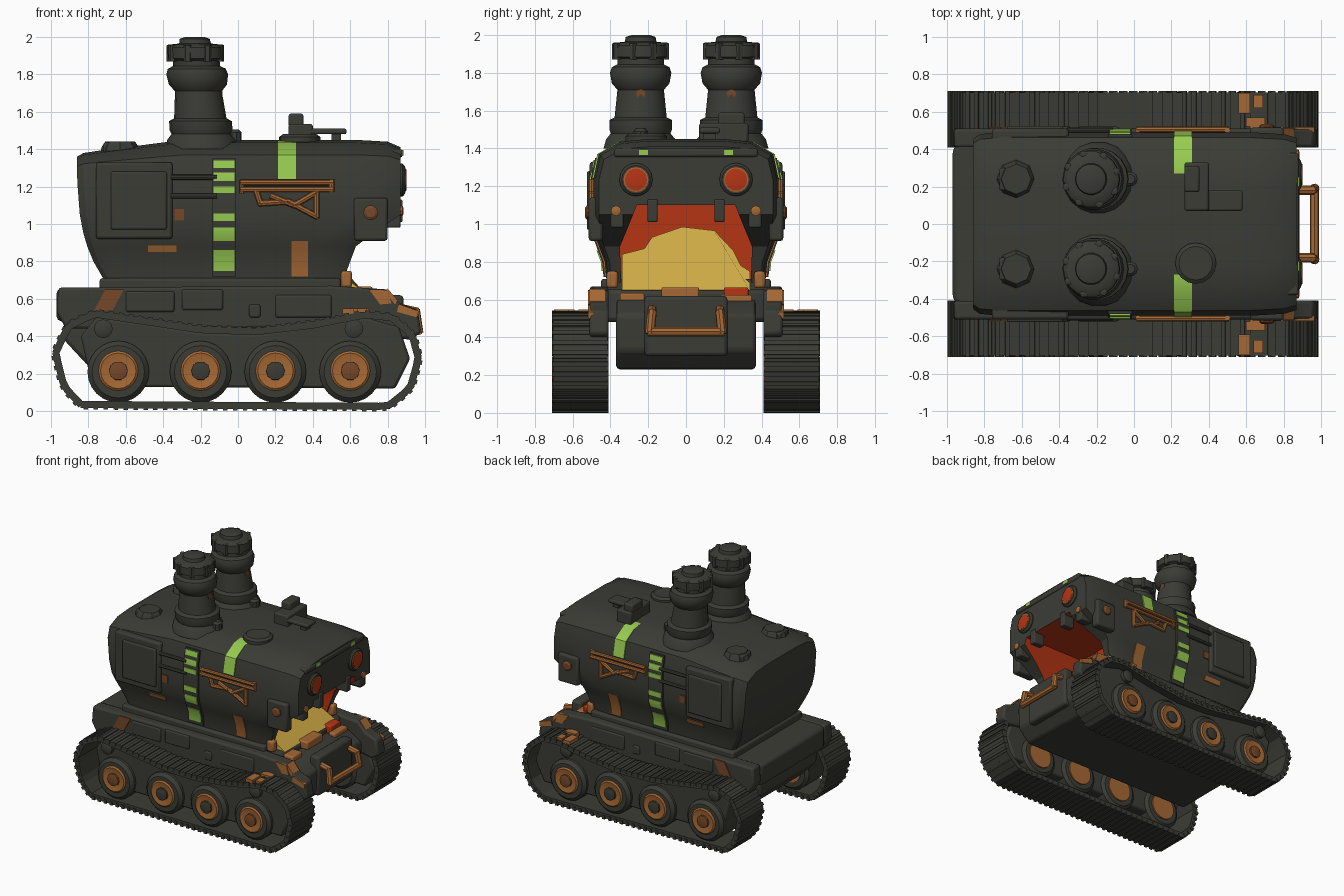
import bpy, bmesh, math
from mathutils import Vector, Matrix

if "Cube" in bpy.data.objects:
    bpy.data.objects.remove(bpy.data.objects["Cube"])


def mat(name, c):
    m = bpy.data.materials.new(name)
    m.diffuse_color = (*c, 1)
    m.use_nodes = True
    m.node_tree.nodes["Principled BSDF"].inputs["Base Color"].default_value = m.diffuse_color
    return m


DARK = mat("dark iron", (0.045, 0.045, 0.037))
ORANGE = mat("copper orange", (0.38, 0.14, 0.035))
RUST = mat("dark rust", (0.18, 0.065, 0.022))
GREEN = mat("bright green", (0.31, 0.60, 0.08))
YELLOW = mat("flame yellow", (0.68, 0.44, 0.065))
RED = mat("ember red", (0.46, 0.035, 0.007))


def finish(name, bm, m, bevel=0, mirror=False, angle=32):
    bmesh.ops.recalc_face_normals(bm, faces=bm.faces)
    me = bpy.data.meshes.new(name)
    bm.to_mesh(me)
    bm.free()
    me.materials.append(m)
    me.shade_smooth()
    me.set_sharp_from_angle(angle=math.radians(angle))
    ob = bpy.data.objects.new(name, me)
    bpy.context.collection.objects.link(ob)
    if bevel:
        b = ob.modifiers.new("bevel", 'BEVEL')
        b.width, b.segments, b.limit_method = bevel, 2, 'ANGLE'
    if mirror:
        ob.modifiers.new("mirror", 'MIRROR').use_axis = (False, True, False)
    return ob


def prism(name, pts, axis, a, b, m, **kw):
    """Extrude a 2D outline along x (pts are y,z), y (x,z) or z (x,y)."""
    put = {'x': lambda p, h: (h, *p), 'y': lambda p, h: (p[0], h, p[1]), 'z': lambda p, h: (*p, h)}[axis]
    bm = bmesh.new()
    lo, hi = ([bm.verts.new(put(p, h)) for p in pts] for h in (a, b))
    bm.faces.new(lo)
    bm.faces.new(hi)
    n = len(pts)
    for i in range(n):
        j = (i + 1) % n
        bm.faces.new((lo[i], lo[j], hi[j], hi[i]))
    return finish(name, bm, m, **kw)


def box(name, x0, x1, y0, y1, z0, z1, m=DARK, **kw):
    return prism(name, [(x0, z0), (x1, z0), (x1, z1), (x0, z1)], 'y', y0, y1, m, **kw)


def lathe(name, origin, axis, prof, m, n=20, mirror=True, lean=0):
    """Revolve (radius, height) points around an axis through origin."""
    bm = bmesh.new()
    rings = []
    for r, h in prof:
        ring = []
        for i in range(n):
            a = 2 * math.pi * i / n
            c, s = r * math.cos(a), r * math.sin(a)
            v = {'z': (c + lean * h, s, h), 'y': (c, h, s), 'x': (h, c, s)}[axis]
            ring.append(bm.verts.new(Vector(origin) + Vector(v)))
        rings.append(ring)
    for p, q in zip(rings, rings[1:]):
        for i in range(n):
            j = (i + 1) % n
            bm.faces.new((p[i], p[j], q[j], q[i]))
    bm.faces.new(rings[0])
    bm.faces.new(rings[-1])
    return finish(name, bm, m, mirror=mirror)


def tube(name, path, r, m, mirror=True):
    bm = bmesh.new()
    for a, b in zip(path, path[1:]):
        a, b = Vector(a), Vector(b)
        d = b - a
        mx = Matrix.Translation((a + b) / 2) @ d.to_track_quat('Z', 'Y').to_matrix().to_4x4()
        bmesh.ops.create_cone(bm, cap_ends=True, segments=8, radius1=r, radius2=r, depth=d.length + r, matrix=mx)
    return finish(name, bm, m, mirror=mirror)


# ---- furnace body: lofted cross-sections, overhanging brow, tapered rear
SEC = [(0.42, 0.69), (0.43, 0.80), (0.46, 0.88), (0.485, 0.95), (0.49, 1.05), (0.49, 1.24),
       (0.462, 1.37), (0.35, 1.435), (0.20, 1.45)]
FRONT = [(0.69, 0.56), (0.80, 0.60), (0.88, 0.63), (0.95, 0.72), (1.05, 0.87), (2, 0.87)]


def lerp(table, z):
    for (a, u), (b, v) in zip(table, table[1:]):
        if z <= b:
            return u + (v - u) * max(0, (z - a) / (b - a))
    return table[-1][1]


def half_width(z):
    return lerp([(b, a) for a, b in SEC], z)


bm = bmesh.new()
loops = []
for t, w, drop in [(0, 0.93, -0.09), (0.02, 0.98, -0.07), (0.08, 1, -0.055), (0.33, 1, 0), (0.86, 1, 0),
                   (0.96, 0.98, -0.01), (1, 0.94, -0.04)]:
    halves = ([], [])
    for y, z in SEC:
        rear = -0.86 + 0.15 * max(0, (1.35 - z) / 0.66) ** 3
        x = rear + (lerp(FRONT, z) - rear) * t
        zz = z + drop * max(0, (z - 1.2) / 0.25)
        for half, s in zip(halves, (-1, 1)):
            half.append(bm.verts.new((x, s * y * w, zz)))
    loops.append(halves)
for L, R in (loops[0], loops[-1]):
    for i in range(len(SEC) - 1):
        bm.faces.new((L[i], L[i + 1], R[i + 1], R[i]))
for p, q in zip(loops, loops[1:]):
    a, b = p[0] + p[1][::-1], q[0] + q[1][::-1]
    for i in range(len(a)):
        j = (i + 1) % len(a)
        bm.faces.new((a[i], a[j], b[j], b[i]))
body = finish("furnace_body", bm, DARK, angle=28)
body.data.materials.append(RED)

# mouth cavity cut into the body, lined red
cutter = prism("mouth_cutter", [(-0.34, 0.6), (0.34, 0.6), (0.35, 0.88), (0.30, 1.0), (0.26, 1.1),
                                (-0.26, 1.1), (-0.30, 1.0), (-0.35, 0.88)], 'x', 0.31, 1.3, DARK)
mod = body.modifiers.new("mouth", 'BOOLEAN')
mod.object, mod.operation, mod.solver = cutter, 'DIFFERENCE', 'EXACT'
bpy.context.view_layer.update()
cut = bpy.data.meshes.new_from_object(body.evaluated_get(bpy.context.evaluated_depsgraph_get()))
body.modifiers.clear()
body.data = cut
bpy.data.objects.remove(cutter)
for f in cut.polygons:
    vs = [cut.vertices[i].co for i in f.vertices]
    f.material_index = int(all(abs(v.y) < 0.355 and v.z < 1.105 and v.x > 0.3 for v in vs))
cut.set_sharp_from_angle(angle=math.radians(28))

# fire heap inside the mouth, sloping to the front lip
fire = prism("fire_heap", [(-0.338, 0.62), (-0.338, 0.84), (-0.22, 0.87), (-0.18, 0.93), (-0.02, 0.985),
                           (0.15, 0.965), (0.25, 0.86), (0.29, 0.78), (0.338, 0.75), (0.338, 0.62)],
             'x', 0.30, 0.38, YELLOW)
for v in fire.data.vertices:
    if v.co.x > 0.35 and v.co.z < 0.7:
        v.co.x, v.co.z = 0.66, 0.65
box("ember_lump", 0.55, 0.70, 0.20, 0.33, 0.60, 0.665, RED, bevel=0.01)
box("lip_plate_middle", 0.62, 0.72, -0.13, 0.07, 0.60, 0.665, ORANGE, bevel=0.01)
box("lip_plate_left", 0.62, 0.74, -0.35, -0.22, 0.57, 0.635, ORANGE, bevel=0.01)
box("lip_plate_right", 0.69, 0.75, 0.18, 0.35, 0.57, 0.625, ORANGE, bevel=0.01)

# ---- face: eyes, teeth, jaw flaps, bolts
lathe("eye_ring", (0.83, 0.265, 1.235), 'x', [(0.088, 0), (0.088, 0.05), (0.075, 0.062), (0.05, 0.058)], DARK, 16)
lathe("eye_rim", (0.83, 0.265, 1.235), 'x', [(0.066, 0.05), (0.066, 0.066), (0.05, 0.068)], ORANGE, 16)
lathe("eye_glow", (0.83, 0.265, 1.235), 'x', [(0.059, 0.05), (0.059, 0.069), (0.04, 0.072)], RED, 16)
box("brow_ridge", 0.80, 0.88, -0.38, 0.38, 1.355, 1.40, bevel=0.012)
box("tooth", 0.78, 0.88, 0.15, 0.205, 1.01, 1.13, mirror=True, bevel=0.008)
box("outer_tooth", 0.74, 0.87, 0.33, 0.40, 0.98, 1.13, mirror=True, bevel=0.01)
box("jaw_flap", 0.62, 0.80, 0.44, 0.515, 0.91, 1.14, mirror=True, bevel=0.015)
lathe("jaw_bolt", (0.71, 0, 1.06), 'y', [(0.04, 0.48), (0.04, 0.525), (0.025, 0.535)], RUST, 10)
lathe("cheek_bolt", (0, 0.37, 1.07), 'x', [(0.028, 0.85), (0.028, 0.88), (0.015, 0.885)], ORANGE, 8)
box("brow_mark", 0.80, 0.884, 0.20, 0.25, 1.365, 1.395, GREEN, mirror=True)
box("mouth_strut", 0.55, 0.61, 0.36, 0.42, 0.66, 0.75, ORANGE, mirror=True, bevel=0.015)


# ---- plates that follow the body side
def side_plate(name, x0, x1, z0, z1, m, off=0.008):
    zs = [z0] + [z for _, z in SEC if z0 < z < z1] + [z1]
    out = [(half_width(z) + off, z) for z in zs]
    back = [(y - off - 0.01, z) for y, z in out][::-1]
    prism(name, out + back, 'x', x0, x1, m, mirror=True)


side_plate("ladder_strip", -0.14, -0.01, 0.72, 1.35, DARK, 0.014)
for z0, z1 in [(1.30, 1.34), (1.23, 1.275), (1.165, 1.20), (1.015, 1.055), (0.91, 0.98), (0.75, 0.86)]:
    side_plate("ladder_mark", -0.13, -0.02, z0, z1, GREEN, 0.021)
side_plate("shoulder_stripe", 0.215, 0.31, 1.24, 1.443, GREEN)
side_plate("copper_patch", 0.285, 0.375, 0.72, 0.91, ORANGE)
side_plate("rear_copper_patch", -0.48, -0.33, 0.85, 0.885, ORANGE)
side_plate("small_rust_patch", -0.34, -0.29, 1.02, 1.08, RUST)

# ---- side hatch, handles and copper rack
box("side_hatch_frame", -0.76, -0.35, 0.43, 0.51, 0.92, 1.33, mirror=True, bevel=0.015)
box("side_hatch_door", -0.68, -0.38, 0.49, 0.525, 0.97, 1.28, mirror=True, bevel=0.01)
for z in (1.15, 1.25):
    tube("side_handle", [(-0.35, 0.502, z), (-0.12, 0.502, z)], 0.014, DARK)
for z in (1.185, 1.222):
    tube("rack_rail", [(0.02, 0.505, z), (0.50, 0.505, z)], 0.015, ORANGE)
tube("rack_rear_end", [(0.02, 0.50, 1.17), (0.02, 0.50, 1.225)], 0.013, ORANGE)
tube("rack_front_end", [(0.50, 0.50, 1.18), (0.50, 0.50, 1.23)], 0.016, ORANGE)
tube("rack_truss", [(0.10, 0.50, 1.17), (0.12, 0.50, 1.11), (0.27, 0.50, 1.12), (0.42, 0.50, 1.04),
                    (0.42, 0.50, 1.17), (0.30, 0.50, 1.10), (0.18, 0.50, 1.15)], 0.016, ORANGE)

# ---- twin chimneys and roof fittings
lathe("chimney", (-0.19, 0.24, 1.40), 'z',
      [(0.20, 0), (0.185, 0.05), (0.16, 0.08), (0.168, 0.10), (0.168, 0.15), (0.14, 0.165), (0.125, 0.31),
       (0.155, 0.345), (0.165, 0.40), (0.155, 0.43), (0.125, 0.445), (0.125, 0.475), (0.15, 0.485), (0.15, 0.545),
       (0.13, 0.56), (0.085, 0.565), (0.08, 0.59), (0.05, 0.60)], DARK, 18, lean=-0.07)
for k in range(8):
    a = k * math.pi / 4 + 0.3
    lathe("chimney_rim_stud", (-0.228 + 0.138 * math.cos(a), 0.24 + 0.138 * math.sin(a), 1.87), 'z',
          [(0.022, 0), (0.022, 0.085), (0.012, 0.09)], DARK, 6)
lathe("chimney_rivet", (-0.215, 0.24, 1.69), 'x', [(0.025, 0.11), (0.025, 0.132)], RUST, 8)
lathe("roof_pipe", (-0.02, 0.24, 1.42), 'z', [(0.04, 0), (0.04, 0.07), (0.025, 0.085)], DARK, 10)
lathe("rear_cap", (-0.63, 0.24, 1.36), 'z', [(0.11, 0), (0.10, 0.05), (0.08, 0.08)], DARK, 8)
box("rear_cap_hinge", -0.72, -0.62, 0.18, 0.30, 1.36, 1.435, mirror=True, bevel=0.01)
lathe("roof_hatch", (0.33, -0.21, 1.43), 'z', [(0.11, 0), (0.11, 0.035), (0.09, 0.05)], DARK, 16, mirror=False)
box("periscope_base", 0.27, 0.40, 0.07, 0.33, 1.43, 1.535, bevel=0.012)
box("periscope_head", 0.27, 0.35, 0.17, 0.31, 1.52, 1.59, bevel=0.012)
box("periscope_arm", 0.33, 0.58, 0.07, 0.18, 1.48, 1.51, bevel=0.01)
box("periscope_post", 0.50, 0.55, 0.09, 0.16, 1.42, 1.49)

# ---- chassis, rear deck and fenders
prism("hull", [(-0.93, 0.38), (-0.80, 0.24), (0.76, 0.23), (0.86, 0.33), (0.87, 0.52), (0.74, 0.60), (-0.93, 0.62)],
      'y', -0.37, 0.37, DARK, bevel=0.02)
prism("deck", [(-0.97, -0.40), (-0.90, -0.48), (0.60, -0.48), (0.66, -0.36), (0.66, 0.36), (0.60, 0.48),
               (-0.90, 0.48), (-0.97, 0.40)], 'z', 0.48, 0.655, DARK, bevel=0.025)
box("body_plinth", -0.74, 0.55, -0.45, 0.45, 0.63, 0.71, bevel=0.015)
prism("fender", [(-0.96, 0.66), (-0.97, 0.53), (-0.92, 0.44), (0.0, 0.44), (0.55, 0.45), (0.92, 0.38), (0.98, 0.42),
                 (0.96, 0.54), (0.86, 0.58), (0.80, 0.65), (0.5, 0.67)], 'y', 0.41, 0.51, DARK, mirror=True, bevel=0.015)
for x0, x1, z0, z1 in [(-0.30, -0.08, 0.54, 0.65), (0.06, 0.12, 0.50, 0.57), (-0.60, -0.34, 0.53, 0.64), (0.2, 0.5, 0.5, 0.62)]:
    box("fender_block", x0, x1, 0.48, 0.52, z0, z1, mirror=True, bevel=0.01)
prism("fender_rust_patch", [(-0.77, 0.535), (-0.67, 0.54), (-0.61, 0.65), (-0.71, 0.65)], 'y', 0.50, 0.518, RUST, mirror=True)
prism("fender_copper_corner", [(0.70, 0.65), (0.76, 0.57), (0.82, 0.575), (0.80, 0.648)], 'y', 0.49, 0.518, ORANGE, mirror=True)
prism("fender_copper_tip", [(0.85, 0.53), (0.96, 0.50), (0.965, 0.535), (0.86, 0.572)], 'y', 0.49, 0.518, ORANGE, mirror=True)
prism("fender_copper_slope", [(0.79, 0.63), (0.80, 0.655), (0.855, 0.59), (0.84, 0.57)], 'y', 0.43, 0.512, ORANGE, mirror=True)
box("nose_plate", 0.80, 0.885, -0.22, 0.22, 0.30, 0.62, bevel=0.02)
tube("front_bumper", [(0.86, -0.18, 0.55), (0.95, -0.18, 0.53), (0.965, -0.19, 0.43), (0.965, 0.19, 0.43),
                      (0.95, 0.18, 0.53), (0.86, 0.18, 0.55)], 0.025, ORANGE, mirror=False)

# ---- tracks: links spaced evenly round a sagging loop
PATH = [Vector(p) for p in [(-0.84, 0.035), (0.80, 0.025), (0.92, 0.12), (0.965, 0.28), (0.93, 0.41), (0.82, 0.50),
        (0.68, 0.515), (0.4, 0.46), (0.1, 0.425), (-0.2, 0.435), (-0.5, 0.48), (-0.77, 0.52), (-0.91, 0.45),
        (-0.975, 0.31), (-0.93, 0.13)]]
segs = list(zip(PATH, PATH[1:] + PATH[:1]))
total = sum((b - a).length for a, b in segs)
N = 84


def at(s):
    s %= total
    for a, b in segs:
        if s <= (b - a).length:
            return a.lerp(b, s / (b - a).length)
        s -= (b - a).length
    return PATH[0]


bm = bmesh.new()
for i in range(N):
    a, b = at(i * total / N), at((i + 1) * total / N)
    d = b - a
    c = (a + b) / 2
    ang = math.atan2(d.y, d.x)
    for length, thick, off in ((1.12, 0.038, 0), (0.45, 0.03, -0.012)):
        mx = (Matrix.Translation((c.x, 0.56, c.y)) @ Matrix.Rotation(-ang, 4, 'Y') @ Matrix.Translation((0, 0, off))
              @ Matrix.Diagonal((d.length * length, 0.30 if off else 0.288, thick, 1)))
        bmesh.ops.create_cube(bm, size=1, matrix=mx)
finish("track_links", bm, DARK, mirror=True)
prism("track_side_frame", [(-0.78, 0.13), (0.84, 0.12), (0.92, 0.28), (0.86, 0.45), (0.68, 0.50), (0.1, 0.41),
                           (-0.2, 0.42), (-0.5, 0.47), (-0.76, 0.50), (-0.84, 0.40)], 'y', 0.44, 0.64, DARK,
      mirror=True, bevel=0.015)
for x, hub in [(-0.64, RUST), (-0.20, DARK), (0.20, DARK), (0.60, RUST)]:
    lathe("road_wheel", (x, 0, 0.21), 'y', [(0.14, 0.42), (0.165, 0.44), (0.165, 0.66), (0.14, 0.685), (0.11, 0.685)], DARK, 24)
    lathe("wheel_disc", (x, 0, 0.215), 'y', [(0.106, 0.41), (0.106, 0.688), (0.095, 0.697), (0.06, 0.69)], ORANGE, 20)
    lathe("wheel_hub", (x, 0, 0.215), 'y', [(0.052, 0.66), (0.05, 0.705), (0.03, 0.71)], hub, 10)
for x in (-0.72, 0.62):
    lathe("return_roller", (x, 0, 0.44), 'y', [(0.05, 0.5), (0.05, 0.67), (0.03, 0.68)], DARK, 12)

# rust flakes on top of the tracks near the front
for x0, x1, y0, y1 in [(0.56, 0.62, 0.59, 0.70), (0.64, 0.69, 0.62, 0.69), (0.60, 0.70, 0.52, 0.57), (0.62, 0.68, 0.46, 0.54)]:
    box("track_rust_flake", x0, x1, y0, y1, 0.52, 0.548, ORANGE, mirror=True)
